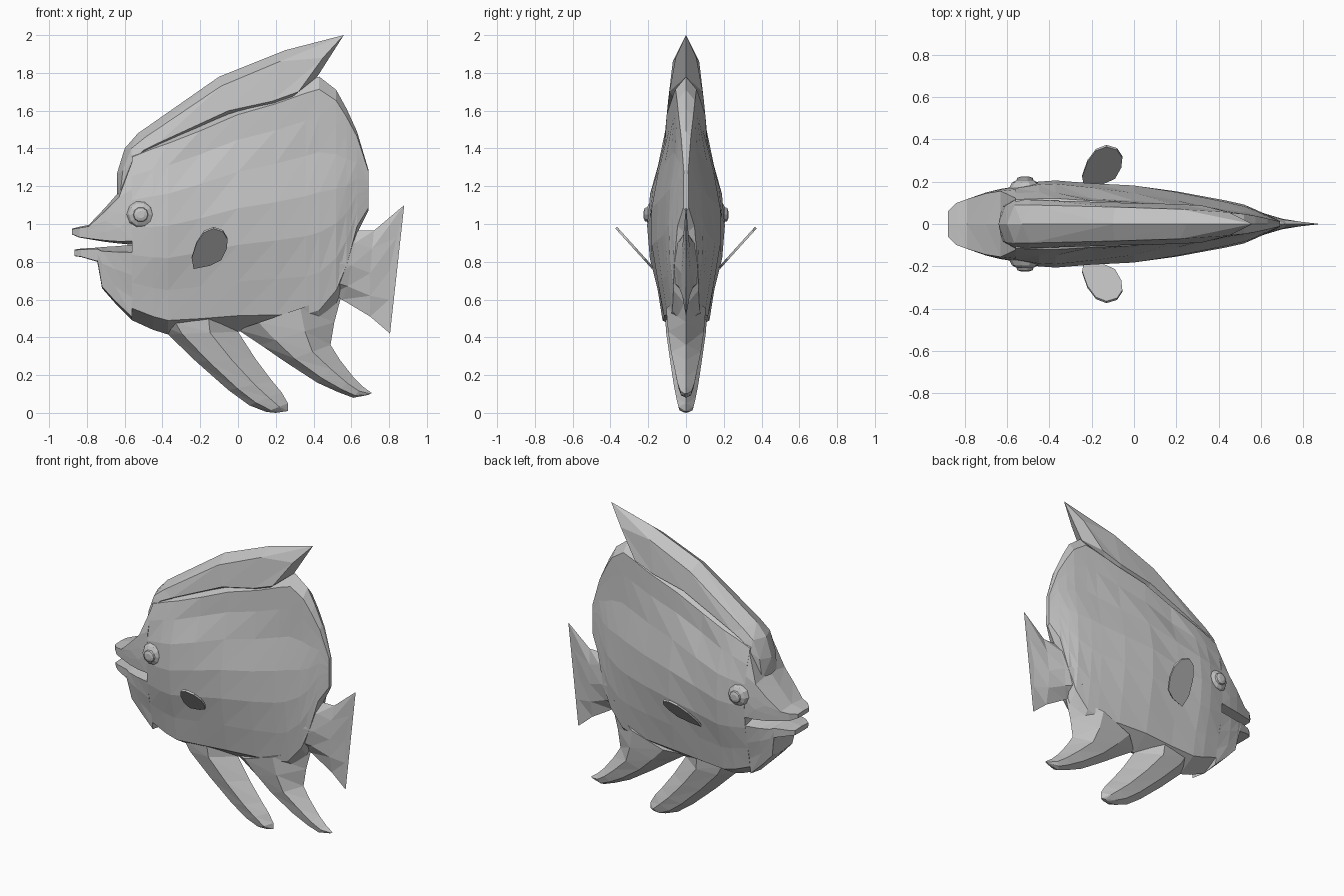
import bpy, bmesh, math
from mathutils import Vector

if "Cube" in bpy.data.objects:
    bpy.data.objects.remove(bpy.data.objects["Cube"])

grey = bpy.data.materials.new("pale_grey")
grey.diffuse_color = (0.55, 0.55, 0.55, 1)
grey.use_nodes = True
grey.node_tree.nodes["Principled BSDF"].inputs["Base Color"].default_value = grey.diffuse_color


def interp(table, v):
    """Piecewise-linear lookup in (key, value) pairs."""
    if v <= table[0][0]:
        return table[0][1]
    for (a, p), (b, q) in zip(table, table[1:]):
        if v <= b:
            return p + (q - p) * (v - a) / (b - a)
    return table[-1][1]


def finish(name, bm):
    bmesh.ops.remove_doubles(bm, verts=bm.verts, dist=0.0005)
    bmesh.ops.recalc_face_normals(bm, faces=bm.faces)
    me = bpy.data.meshes.new(name)
    bm.to_mesh(me)
    bm.free()
    me.materials.append(grey)
    ob = bpy.data.objects.new(name, me)
    bpy.context.collection.objects.link(ob)
    return ob


def loft(name, sections):
    """Skin half sections of (x, half width, z), mirrored in y; ends lie on y = 0."""
    bm = bmesh.new()
    rings = []
    for sec in sections:
        half = [Vector((x, -w, z)) for x, w, z in sec]
        other = [Vector((p.x, -p.y, p.z)) for p in half[-2:0:-1]]
        rings.append([bm.verts.new(p) for p in half + other])
    n, m = len(rings[0]), len(sections[0])
    for r, s in zip(rings, rings[1:]):
        for i in range(n):
            j = (i + 1) % n
            if i < m - 1:
                bm.faces.new((r[i], r[j], s[j]))
                bm.faces.new((r[i], s[j], s[i]))
            else:
                bm.faces.new((r[i], r[j], s[i]))
                bm.faces.new((r[j], s[j], s[i]))
    # end caps split along the centre plane
    for r in (rings[0], rings[-1]):
        bm.faces.new(r[:m])
        bm.faces.new(r[m - 1:] + [r[0]])
    return finish(name, bm)


# thickness along the length, and its falloff with height
LENGTH = [(-.89, .05), (-.84, .10), (-.70, .15), (-.60, .175), (-.50, .187), (-.42, .21),
          (-.2, .195), (0, .19), (.2, .16), (.5, .10), (.6, .06), (.69, .015)]
HEIGHT = [(.38, .5), (.45, .58), (.6, .66), (.8, .92), (1.0, 1.0), (1.2, .9),
          (1.38, .6), (1.7, .5), (1.8, .4)]
STEPS = (.07, .22, .38, .54, .7, .84, .95)


def bulge(x, zb, zt, steps=STEPS):
    sec = [(x, 0, zb)]
    for t in steps:
        z = zb + (zt - zb) * t
        sec.append((x, interp(LENGTH, x) * interp(HEIGHT, z), z))
    return sec + [(x, 0, zt)]


# body
loft("body", [bulge(*s) for s in (
    (-.56, .49, 1.40), (-.45, .44, 1.45), (-.37, .415, 1.48), (-.2, .42, 1.55),
    (0, .43, 1.64), (.2, .43, 1.70), (.36, .43, 1.76), (.43, .45, 1.78),
    (.52, .57, 1.71), (.575, .72, 1.61), (.63, .95, 1.49), (.69, 1.07, 1.29))])

# snout with upper lip, and lower jaw with lip
JAW = (.04, .3, .6, .9)
loft("upper_jaw", [bulge(*s, JAW) for s in (
    (-.56, .89, 1.38), (-.63, .897, 1.17), (-.70, .905, 1.09), (-.79, .92, .995),
    (-.84, .928, .985), (-.88, .945, .975))])
loft("lower_jaw", [bulge(*s, JAW) for s in (
    (-.56, .49, .89), (-.65, .58, .882), (-.72, .66, .878), (-.745, .80, .875),
    (-.83, .825, .87), (-.865, .83, .865))])

# dorsal fin: keel, base, shoulder, ridge
loft("dorsal_fin", [
    [(-.55, 0, 1.14), (-.58, .11, 1.15), (-.625, .08, 1.15), (-.64, 0, 1.16)],
    [(-.5, 0, 1.28), (-.56, .115, 1.33), (-.61, .085, 1.28), (-.64, 0, 1.27)],
    [(-.45, 0, 1.35), (-.50, .115, 1.39), (-.565, .09, 1.40), (-.60, 0, 1.40)],
    [(-.40, 0, 1.40), (-.42, .112, 1.43), (-.49, .09, 1.46), (-.53, 0, 1.48)],
    [(-.05, 0, 1.55), (-.05, .10, 1.60), (-.09, .08, 1.73), (-.10, 0, 1.78)],
    [(.20, 0, 1.60), (.18, .095, 1.65), (.22, .07, 1.86), (.25, 0, 1.92)],
    [(.42, 0, 1.78), (.32, .088, 1.70), (.45, .055, 1.88), (.56, 0, 2.0)]])


def fin(name, rows):
    """Rows of (leading x, z, trailing x, z, half width) from root to tip."""
    secs = []
    for ax, az, bx, bz, w in rows:
        def at(t, k):
            return (ax + (bx - ax) * t, w * k, az + (bz - az) * t)
        secs.append([at(0, 0), at(.2, .85), at(.6, 1), at(1, 0)])
    return loft(name, secs)


# two lower fins
fin("pelvic_fin", [(-.42, .47, .02, .52, .11), (-.37, .415, 0, .43, .105),
                   (-.22, .27, .09, .29, .085), (-.05, .12, .18, .17, .065),
                   (.06, .04, .23, .11, .052), (.15, .005, .265, .05, .04),
                   (.20, 0, .265, .01, .012)])
fin("anal_fin", [(0, .44, .55, .63, .105), (.12, .36, .51, .48, .095),
                 (.25, .27, .49, .36, .08), (.42, .16, .54, .28, .06),
                 (.53, .11, .61, .19, .045), (.61, .08, .66, .14, .03),
                 (.69, .095, .708, .105, .006)])

# tail fin
loft("tail_fin", [
    [(.48, 0, .62), (.48, .08, .70), (.48, .09, .80), (.48, .08, .92), (.48, 0, .97)],
    [(.55, 0, .60), (.58, .04, .67), (.60, .055, .78), (.62, .04, .9), (.63, 0, .965)],
    [(.70, 0, .51), (.70, .02, .62), (.70, .025, .74), (.71, .02, .87), (.72, 0, .965)],
    [(.805, 0, .42), (.80, .002, .60), (.80, .002, .75), (.84, .002, .93), (.88, 0, 1.10)]])

# paddle outline for the side fins: (x, distance along the slope)
PADDLE = [(-.235, -.02), (-.245, .25), (-.22, .62), (-.18, .9), (-.13, 1), (-.08, .92),
          (-.055, .72), (-.06, .48), (-.09, .2), (-.15, .06)]
for side, label in ((-1, "right"), (1, "left")):
    # side fin
    bm = bmesh.new()
    face = bm.faces.new([bm.verts.new((x, side * (.175 + .19 * v), .775 + .21 * v))
                         for x, v in PADDLE])
    new = bmesh.ops.extrude_face_region(bm, geom=[face])["geom"]
    off = Vector((0, side * .009, -.009))
    for v in new:
        if isinstance(v, bmesh.types.BMVert):
            v.co += off
    if not face.is_valid or len(bm.faces) < len(PADDLE) + 2:
        bm.faces.new([v for v in bm.verts if v not in new])
    finish("side_fin_" + label, bm)

    # eye: rounded dome with a raised pupil
    bm = bmesh.new()
    prev = None
    for r, y in ((.075, .13), (.075, .17), (.062, .195), (.04, .207), (.037, .218), (.02, .224)):
        ring = [bm.verts.new((-.515 + r * math.cos(a), side * y, 1.05 + r * math.sin(a)))
                for a in (math.tau * i / 10 for i in range(10))]
        if prev:
            for i in range(10):
                j = (i + 1) % 10
                bm.faces.new((prev[i], prev[j], ring[j], ring[i]))
        prev = ring
    bm.faces.new(prev)
    finish("eye_" + label, bm)
